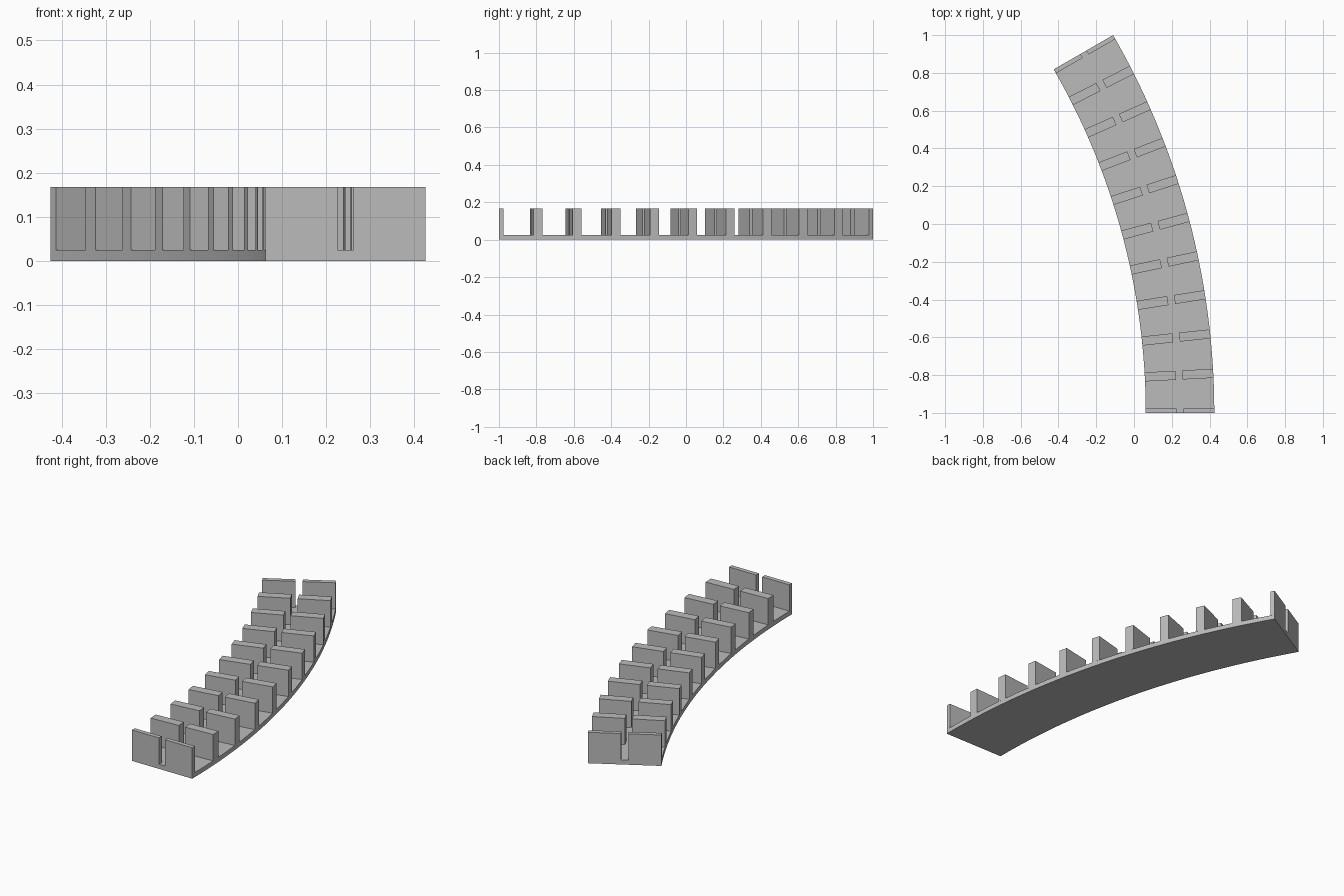
import bpy, bmesh, math

cube = bpy.data.objects.get("Cube")
if cube:
    bpy.data.objects.remove(cube, do_unlink=True)

OUTER, INNER = 4.0, 3.637
MID = (OUTER + INNER) / 2
SWEEP = math.radians(30)
ROWS = 11
SLAB, TOP = 0.025, 0.168
HALF_WALL, HALF_GAP = 0.024, 0.018
CX = -(OUTER + INNER * math.cos(SWEEP)) / 2
CY = -1.0

grey = bpy.data.materials.new("plain grey")
grey.use_nodes = True
colour = (0.5, 0.5, 0.5, 1)
grey.diffuse_color = colour
grey.node_tree.nodes["Principled BSDF"].inputs["Base Color"].default_value = colour


def polar(radius, angle, offset=0.0):
    """Point on a radial line, shifted sideways along the curve."""
    c, s = math.cos(angle), math.sin(angle)
    return CX + radius * c - offset * s, CY + radius * s + offset * c


def prism(name, outline, z0, z1):
    """Extrude a flat counter-clockwise outline between two heights."""
    bm = bmesh.new()
    face = bm.faces.new([bm.verts.new((x, y, z0)) for x, y in outline])
    up = bmesh.ops.extrude_face_region(bm, geom=[face])["geom"]
    verts = [g for g in up if isinstance(g, bmesh.types.BMVert)]
    bmesh.ops.translate(bm, verts=verts, vec=(0, 0, z1 - z0))
    bmesh.ops.recalc_face_normals(bm, faces=bm.faces)
    mesh = bpy.data.meshes.new(name)
    bm.to_mesh(mesh)
    bm.free()
    mesh.materials.append(grey)
    obj = bpy.data.objects.new(name, mesh)
    bpy.context.collection.objects.link(obj)
    return obj


# Curved base slab
steps = [SWEEP * i / 40 for i in range(41)]
base = prism("curved_base",
             [polar(OUTER, a) for a in steps] + [polar(INNER, a) for a in reversed(steps)],
             0, SLAB)
bpy.context.view_layer.objects.active = base
base.select_set(True)
bpy.ops.object.shade_smooth_by_angle(angle=math.radians(30))

# Rows of paired walls with a central slot; the end rows are half thick
for row in range(ROWS):
    angle = SWEEP * row / (ROWS - 1)
    back = 0 if row == 0 else -HALF_WALL
    front = 0 if row == ROWS - 1 else HALF_WALL
    for side, r0, r1 in (("inner", INNER, MID - HALF_GAP), ("outer", MID + HALF_GAP, OUTER)):
        prism(f"{side}_wall_{row + 1}",
              [polar(r0, angle, back), polar(r1, angle, back),
               polar(r1, angle, front), polar(r0, angle, front)],
              SLAB, TOP)
